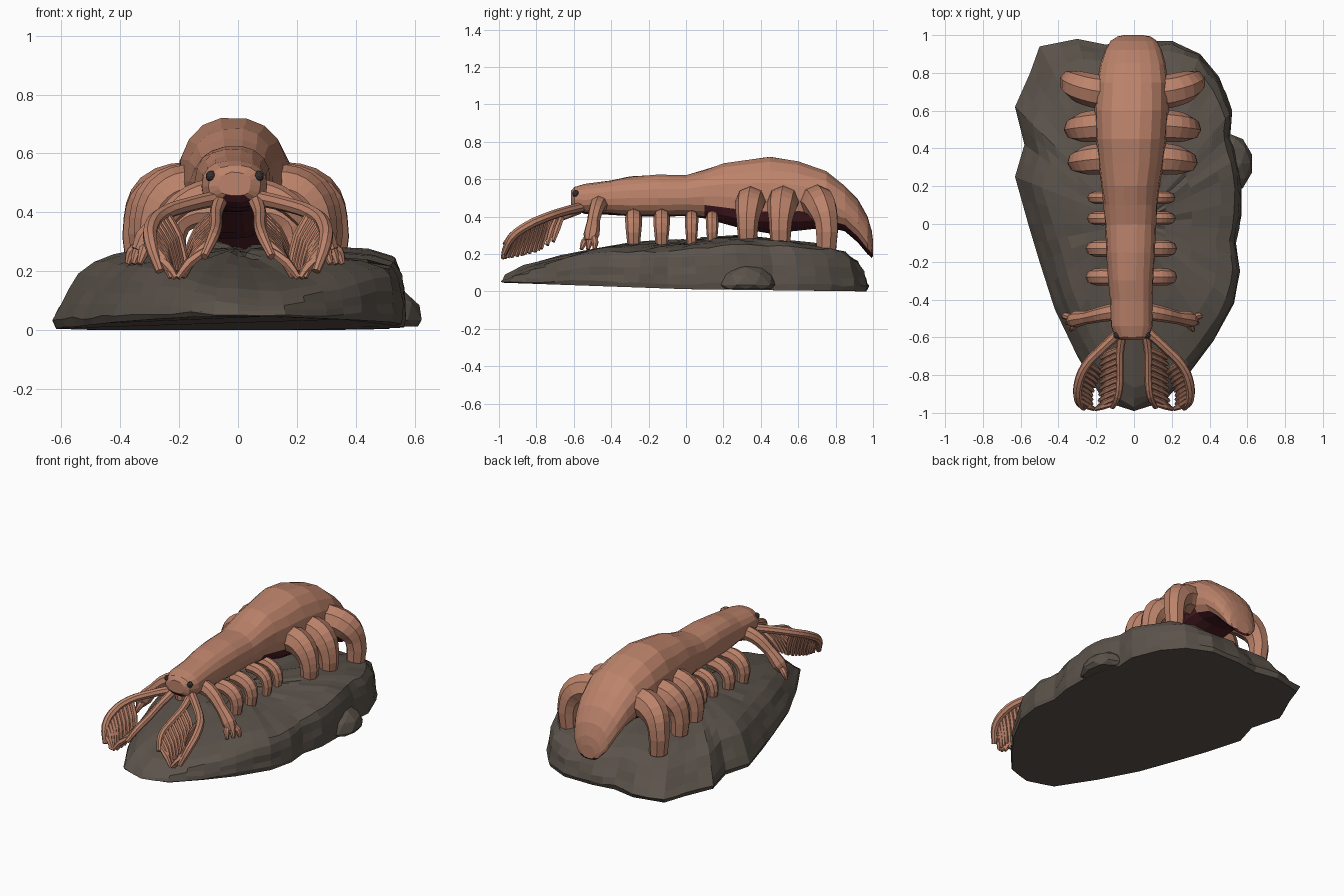
import bpy, bmesh, math, random
from mathutils import Vector

random.seed(4)
cube = bpy.data.objects.get("Cube")
if cube:
    bpy.data.objects.remove(cube, do_unlink=True)


def material(name, colour):
    mat = bpy.data.materials.new(name)
    mat.use_nodes = True
    rgba = (*colour, 1)
    mat.diffuse_color = rgba
    bsdf = mat.node_tree.nodes["Principled BSDF"]
    bsdf.inputs["Base Color"].default_value = rgba
    bsdf.inputs["Roughness"].default_value = 0.8
    return mat


SKIN = material("salmon skin", (0.5, 0.225, 0.145))
BELLY = material("dark maroon belly", (0.07, 0.012, 0.018))
STONE = material("grey brown stone", (0.105, 0.086, 0.07))
EYE = material("dark eye", (0.035, 0.03, 0.03))


def jitter(amount):
    return random.uniform(-amount, amount)


def interpolate(rows, t):
    """Linear lookup in rows whose first column is the key."""
    if t <= rows[0][0]:
        return rows[0][1:]
    for a, b in zip(rows, rows[1:]):
        if t <= b[0]:
            f = (t - a[0]) / (b[0] - a[0])
            return [p + (q - p) * f for p, q in zip(a[1:], b[1:])]
    return rows[-1][1:]


def add_mesh(name, bm, mats):
    mesh = bpy.data.meshes.new(name)
    bmesh.ops.recalc_face_normals(bm, faces=bm.faces[:])
    bm.to_mesh(mesh)
    bm.free()
    for mat in mats:
        mesh.materials.append(mat)
    ob = bpy.data.objects.new(name, mesh)
    bpy.context.collection.objects.link(ob)
    return ob


def loft(name, rings, mats, rule=None):
    """Skin a list of closed rings and cap both ends."""
    bm = bmesh.new()
    loops = [[bm.verts.new(p) for p in ring] for ring in rings]
    count = len(rings[0])
    for k, (a, b) in enumerate(zip(loops, loops[1:])):
        for i in range(count):
            j = (i + 1) % count
            face = bm.faces.new((a[i], a[j], b[j], b[i]))
            if rule:
                face.material_index = rule(k, i)
    bm.faces.new(loops[0])
    bm.faces.new(loops[-1])
    return add_mesh(name, bm, mats)


def tubes(name, paths, centre=0.0, sides=2, steps=3):
    """Tapered tubes along (x, y, z, radius) paths, made on both sides."""
    curve = bpy.data.curves.new(name, "CURVE")
    curve.dimensions = "3D"
    curve.bevel_depth = 1
    curve.bevel_resolution = sides
    curve.resolution_u = steps
    curve.use_fill_caps = True
    for side in (-1, 1):
        for path in paths:
            spline = curve.splines.new("BEZIER")
            spline.bezier_points.add(len(path) - 1)
            for point, (x, y, z, r) in zip(spline.bezier_points, path):
                point.co = (centre + side * x, y, z)
                point.radius = r
                point.handle_left_type = point.handle_right_type = "AUTO"
    helper = bpy.data.objects.new(name + " path", curve)
    bpy.context.collection.objects.link(helper)
    bpy.context.view_layer.update()
    graph = bpy.context.evaluated_depsgraph_get()
    mesh = bpy.data.meshes.new_from_object(helper.evaluated_get(graph))
    bpy.data.objects.remove(helper, do_unlink=True)
    mesh.name = name
    mesh.materials.clear()
    mesh.materials.append(SKIN)
    for poly in mesh.polygons:
        poly.use_smooth = False
    ob = bpy.data.objects.new(name, mesh)
    bpy.context.collection.objects.link(ob)


def ball(name, centre, size, mat, floor=0.0):
    """Ellipsoid cut flat where it would pass below the floor height."""
    bm = bmesh.new()
    bmesh.ops.create_icosphere(bm, subdivisions=2, radius=1)
    for v in bm.verts:
        v.co = Vector([c + s * p for c, s, p in zip(centre, size, v.co)])
        v.co.z = max(v.co.z, floor)
    add_mesh(name, bm, [mat])


# Rock: uneven outline stacked inwards to a low dome, steep on its left flank
outline = [(0, -.99), (.16, -.94), (.3, -.78), (.42, -.62), (.53, -.42), (.56, -.25),
           (.54, -.1), (.57, .05), (.57, .2), (.55, .35), (.51, .47),
           (.52, .6), (.45, .78), (.35, .9), (.2, .97), (0, .97), (-.15, .95),
           (-.3, .98), (-.5, .94), (-.55, .8), (-.63, .62), (-.58, .42), (-.63, .25),
           (-.56, 0), (-.5, -.2), (-.42, -.45), (-.3, -.7), (-.16, -.94)]
outline = [q for a, b in zip(outline, outline[1:] + outline[:1])
           for q in (a, ((a[0] + b[0]) / 2, (a[1] + b[1]) / 2))]
ridge = [(-1, .11), (-.8, .16), (-.6, .2), (-.4, .24), (0, .268),
         (.3, .29), (.5, .275), (.8, .25), (1, .225)]
rings = []
for middle, right, left, rise in ((.99, .98, .99, 0), (1, 1, 1, .12), (.99, .96, .995, .3),
                                  (.97, .91, .985, .5), (.94, .86, .97, .7),
                                  (.87, .77, .93, .86), (.74, .66, .8, .94),
                                  (.52, .5, .54, .98), (.3, .3, .3, 1), (.1, .1, .1, 1)):
    ring = []
    for x, y in outline:
        flank = min(1, abs(x) / .5)
        s = middle + ((left if x > 0 else right) - middle) * flank
        if .2 < rise < .96:
            s += jitter(.01)
        base = .012 - y * (.035 if y < 0 else .012)
        top = interpolate(ridge, y * s)[0] * (1 - .3 * max(0, -x * s - .2))
        bump = .012 * math.sin(9 * x + 4 * y) * rise + (jitter(.007) if rise else 0)
        ring.append((x * s, y * s, base + (top - base) * rise + bump))
    rings.append(ring)
loft("rock", rings, [STONE])
ball("rock_lobe", (.5, .32, .035), (.13, .16, .11), STONE, .012)

# Body: y, half width, top, bottom
body = [(-.615, .055, .535, .455), (-.597, .09, .558, .435), (-.54, .112, .578, .415),
        (-.4, .112, .595, .41), (-.3, .12, .615, .4), (-.15, .13, .625, .4),
        (0, .135, .625, .4), (.1, .143, .65, .39), (.2, .155, .685, .36),
        (.32, .175, .702, .33), (.45, .188, .722, .31), (.6, .195, .7, .32),
        (.75, .187, .645, .34), (.85, .172, .565, .32), (.92, .15, .49, .26),
        (.97, .12, .405, .2), (.993, .085, .325, .18), (1, .05, .27, .19)]
SEGMENTS = 18
rings = []
for y, half, top, bottom in body:
    middle = bottom + (top - bottom) * .45
    ring = []
    for i in range(SEGMENTS):
        a = math.tau * i / SEGMENTS
        c, s = math.cos(a), math.sin(a)
        height = (top - middle) if s > 0 else (middle - bottom)
        x = math.copysign(abs(c) ** .85, c) * half
        z = math.copysign(abs(s) ** .9, s) * height
        ring.append((x - .018 * (1 - y * y) + jitter(.003), y, middle + z + jitter(.003)))
    rings.append(ring)


def belly_rule(k, i):
    """Maroon underside: narrow at the head, widest between the rear legs."""
    reach = 1 if k < 7 else 3 if k < 12 else 2
    return 1 if abs(i - 13) <= reach else 0


loft("body", rings, [SKIN, BELLY], belly_rule)

# Three pairs of broad, arched rear legs
legs = []
for y, foot, reach, ground, size in ((.345, .33, .285, .26, .076), (.52, .505, .3, .24, .08),
                                     (.7, .75, .32, .21, .084)):
    legs.append([(.08, y, .46, size), (.17, y, .48, size * 1.08),
                 (reach - .045, (y + foot) / 2, .45, size),
                 (reach, foot, .37, size * .78), (reach, foot, ground, size * .65)])
tubes("rear_legs", legs, -.008)

# Four pairs of stubby middle legs
legs = []
for y, size in ((-.28, .044), (-.13, .043), (.03, .035), (.14, .033)):
    legs.append([(.07, y, .4, size), (.15, y, .39, size * 1.05),
                 (.195, y, .35, size), (.195, y, .24, size * .75)])
tubes("middle_legs", legs, -.014)

# Front arms with clawed hands
arm = [(.06, -.46, .47, .05), (.15, -.475, .45, .042), (.24, -.495, .375, .035),
       (.3, -.505, .305, .044), (.325, -.515, .265, .03)]
claws = [[(.3, -.505, .3, .02), (.33 + .02 * k, -.515 + .028 * k, .265, .02),
          (.345 + .02 * k, -.525 + .035 * k, .225, .01)] for k in (-1, 0, 1)]
tubes("front_arms", [arm] + claws, -.01)

# Feeding limbs: an outer and an inner stalk on each side
outer = [(.06, -.56, .45, .027), (.17, -.66, .425, .025), (.255, -.75, .395, .025),
         (.295, -.85, .35, .025), (.295, -.93, .29, .023), (.265, -.975, .2, .015)]
inner = [(.06, -.57, .44, .026), (.075, -.68, .395, .022), (.075, -.8, .355, .021),
         (.085, -.91, .315, .02), (.115, -.97, .25, .014)]
tubes("feeding_limbs", [outer, inner])

# Comb bristles hanging from both stalks down to a sloping lower edge
lower_edge = [(-1, .175), (-.9, .19), (-.8, .215), (-.68, .285)]
bristles = []
for stalk, spread, start in ((outer, -.07, -.74), (inner, .1, -.66)):
    rows = sorted((y, x, z) for x, y, z, r in stalk)
    for k in range(10):
        y = start - k * (.95 + start) / 9
        x, z = interpolate(rows, y)
        tip = max(y - .05, -.98)
        low = interpolate(lower_edge, tip)[0]
        bristles.append([(x, y, z, .014),
                         (x + spread * .6, (y + tip) / 2, z + (low - z) * .45, .018),
                         (x + spread, tip, low, .011)])
tubes("comb_bristles", bristles, 0, 1, 2)

# Eyes
for name, x in (("right_eye", -.092), ("left_eye", .07)):
    ball(name, (x, -.59, .523), (.018, .018, .019), EYE)
